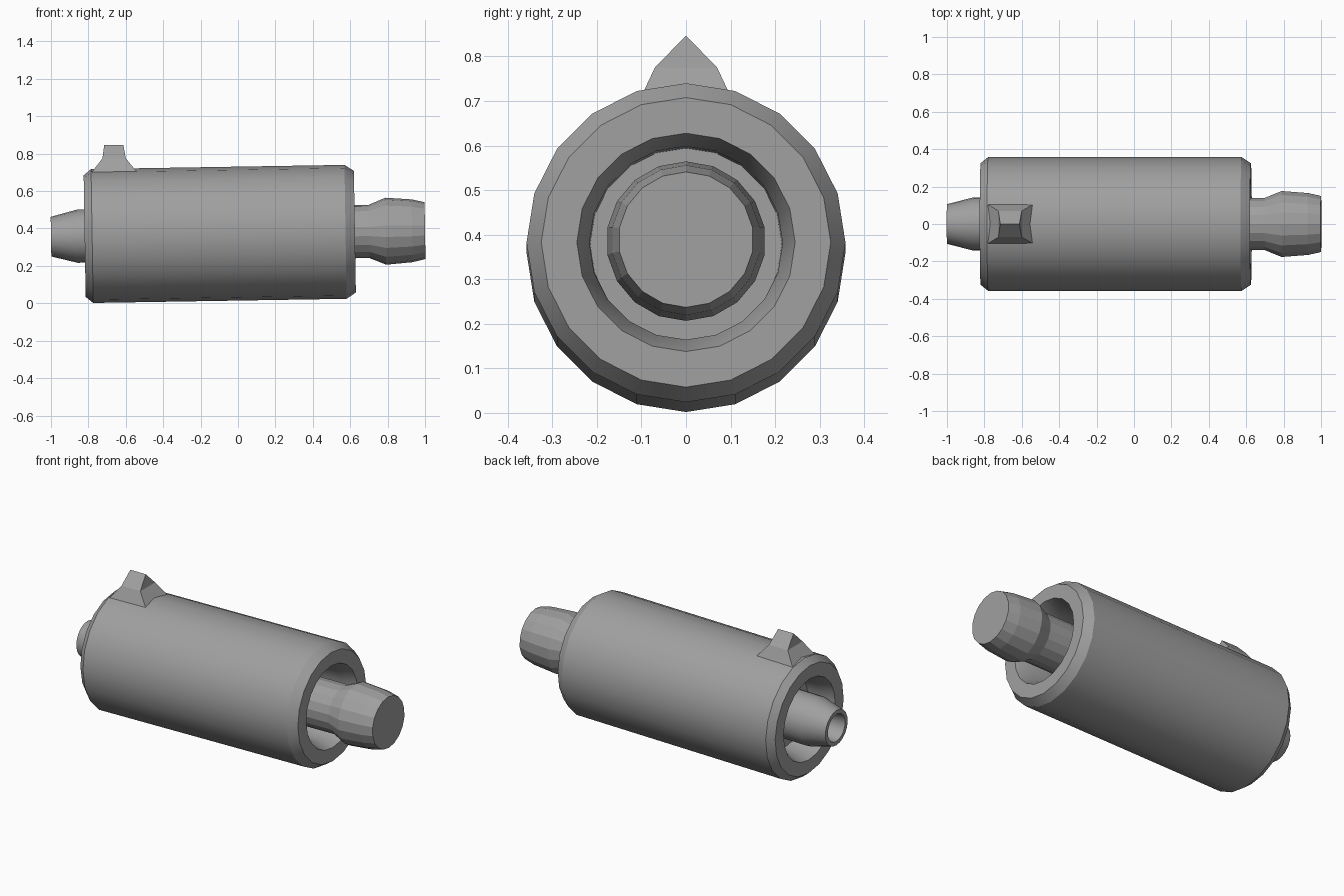
import bpy, bmesh, math
from mathutils import Vector

cube = bpy.data.objects.get("Cube")
if cube:
    bpy.data.objects.remove(cube, do_unlink=True)

grey = bpy.data.materials.new("plain grey")
grey.use_nodes = True
grey.diffuse_color = (0.35, 0.35, 0.35, 1)
grey.node_tree.nodes["Principled BSDF"].inputs["Base Color"].default_value = grey.diffuse_color

# The whole assembly leans slightly, right end up
PIVOT = Vector((-0.1, 0, 0.371))
TILT = -0.0163


def finish(name, bm, smooth):
    bmesh.ops.recalc_face_normals(bm, faces=bm.faces)
    mesh = bpy.data.meshes.new(name)
    bm.to_mesh(mesh)
    bm.free()
    mesh.materials.append(grey)
    obj = bpy.data.objects.new(name, mesh)
    bpy.context.collection.objects.link(obj)
    if smooth:
        bpy.ops.object.select_all(action='DESELECT')
        obj.select_set(True)
        bpy.context.view_layer.objects.active = obj
        bpy.ops.object.shade_smooth_by_angle(angle=math.radians(28))
    return obj


def bridge(bm, a, b):
    n = len(a)
    for i in range(n):
        j = (i + 1) % n
        bm.faces.new((a[i], a[j], b[j], b[i]))


def lathe(name, profile, sides, smooth=True):
    """Spin (x, radius) points about the long axis and cap both ends."""
    bm = bmesh.new()
    rings = []
    for x, r in profile:
        angles = [math.tau * i / sides for i in range(sides)]
        rings.append([bm.verts.new((x - PIVOT.x, r * math.sin(a), r * math.cos(a)))
                      for a in angles])
    for a, b in zip(rings, rings[1:]):
        bridge(bm, a, b)
    bm.faces.new(rings[0])
    bm.faces.new(rings[-1])
    obj = finish(name, bm, smooth)
    obj.location = PIVOT
    obj.rotation_euler.y = TILT
    return obj


# Sleeve with chamfered rims and a tapered recess at each end
lathe("sleeve", [(-0.66, 0.215), (-0.74, 0.22), (-0.82, 0.245), (-0.82, 0.325),
                 (-0.78, 0.358), (0.575, 0.358), (0.625, 0.325), (0.625, 0.245),
                 (0.54, 0.217), (0.40, 0.215)], 20)

# Plunger rod with its swollen head
lathe("plunger", [(0.35, 0.142), (0.70, 0.142), (0.79, 0.179), (0.93, 0.168),
                  (1.0, 0.152)], 18, smooth=False)

# Tapered hollow nozzle
lathe("nozzle", [(-0.60, 0.142), (-0.86, 0.142), (-1.0, 0.106), (-1.0, 0.082),
                 (-0.88, 0.07)], 20)

# Sight lug: flared foot, narrower waist, sharp ridge
bm = bmesh.new()
levels = []
for x0, x1, y, z in [(-0.79, -0.53, 0.11, 0.69), (-0.725, -0.6, 0.07, 0.775),
                     (-0.715, -0.613, 0, 0.847)]:
    levels.append([bm.verts.new(p) for p in
                   [(x0, -y, z), (x1, -y, z), (x1, y, z), (x0, y, z)]])
bridge(bm, levels[0], levels[1])
bridge(bm, levels[1], levels[2])
bm.faces.new(levels[0])
bmesh.ops.remove_doubles(bm, verts=bm.verts, dist=0.0001)
finish("sight_lug", bm, False)
